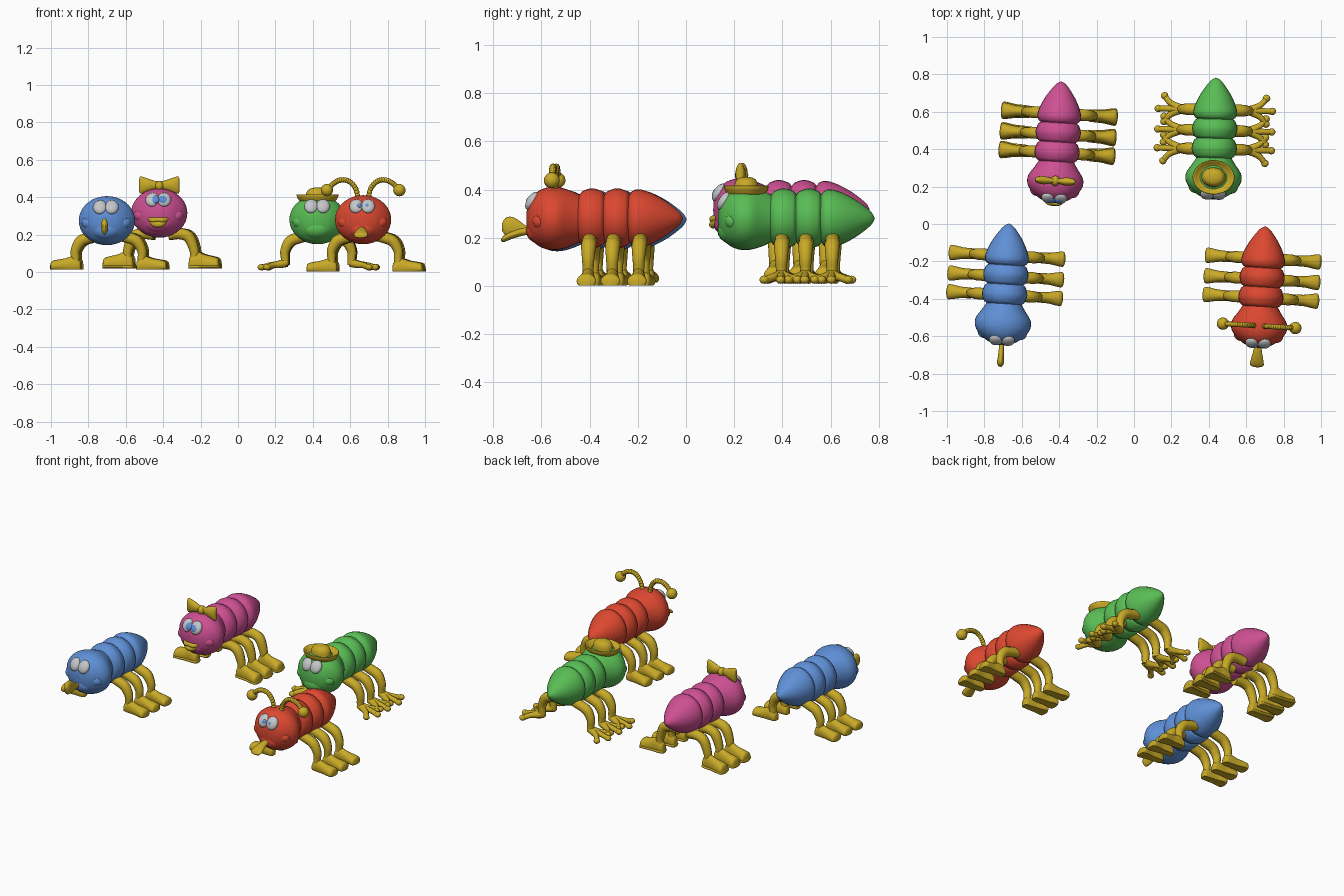
import bpy, bmesh
from math import pi, cos, sin, radians
from mathutils import Matrix, Vector

if "Cube" in bpy.data.objects:
    bpy.data.objects.remove(bpy.data.objects["Cube"])

T = Matrix.Translation
R = Matrix.Rotation
made = []


def material(name, rgb):
    m = bpy.data.materials.new(name)
    m.use_nodes = True
    m.diffuse_color = (*rgb, 1)
    m.node_tree.nodes["Principled BSDF"].inputs["Base Color"].default_value = (*rgb, 1)
    return m


RED = material("red", (0.72, 0.065, 0.03))
BLUE = material("blue", (0.115, 0.28, 0.68))
GREEN = material("green", (0.10, 0.51, 0.09))
PINK = material("pink", (0.62, 0.08, 0.29))
YELLOW = material("yellow", (0.58, 0.40, 0.02))
GREY = material("light grey", (0.55, 0.56, 0.58))


def place(name, mesh, matrix):
    ob = bpy.data.objects.new(name, mesh)
    bpy.context.scene.collection.objects.link(ob)
    ob.matrix_world = matrix
    made.append(ob)
    return ob


def to_mesh(name, bm, mat):
    bmesh.ops.recalc_face_normals(bm, faces=bm.faces)
    mesh = bpy.data.meshes.new(name)
    bm.to_mesh(mesh)
    bm.free()
    mesh.materials.append(mat)
    return mesh


def smooth_path(rows, steps=4):
    """Catmull-Rom interpolation of tuples."""
    vs = [Vector(r) for r in rows]
    out = []
    for i in range(len(vs) - 1):
        a, b, c, d = vs[max(i - 1, 0)], vs[i], vs[i + 1], vs[min(i + 2, len(vs) - 1)]
        for k in range(steps):
            t = k / steps
            out.append(b + (c - a) * (t / 2) + (2 * a - 5 * b + 4 * c - d) * (t * t / 2)
                       + (3 * b - a - 3 * c + d) * (t ** 3 / 2))
    return out + [vs[-1]]


def loft(name, rings, mat, sides=28, floor=None):
    """Elliptical rings (y, radius x, radius z, centre z) joined along y."""
    bm = bmesh.new()
    loops = []
    for y, rx, rz, zc in smooth_path(rings):
        loop = []
        for k in range(sides):
            a = 2 * pi * k / sides
            z = zc + rz * sin(a)
            loop.append(bm.verts.new((rx * cos(a), y, z if floor is None else max(z, floor))))
        loops.append(loop)
    for p, q in zip(loops, loops[1:]):
        for k in range(sides):
            n = (k + 1) % sides
            bm.faces.new((p[k], p[n], q[n], q[k]))
    bm.faces.new(loops[0])
    bm.faces.new(loops[-1])
    return to_mesh(name, bm, mat)


def blobs(name, items, mat, tilt=0.0, seg=20):
    """Ellipsoids given as (centre, radii)."""
    bm = bmesh.new()
    for loc, size in items:
        m = T(loc) @ R(tilt, 4, 'X') @ Matrix.Diagonal((*size, 1))
        bmesh.ops.create_uvsphere(bm, u_segments=seg, v_segments=seg // 2, radius=1, matrix=m)
    return to_mesh(name, bm, mat)


def tubes(name, paths, mat):
    """Round tubes through points (x, y, z, radius)."""
    cu = bpy.data.curves.new(name, 'CURVE')
    cu.dimensions = '3D'
    cu.bevel_depth = 1
    cu.bevel_resolution = 3
    cu.use_fill_caps = True
    for path in paths:
        sp = cu.splines.new('POLY')
        pts = smooth_path(path, 5)
        sp.points.add(len(pts) - 1)
        for p, v in zip(sp.points, pts):
            p.co = (v[0], v[1], v[2], 1)
            p.radius = v[3]
    ob = bpy.data.objects.new(name, cu)
    bpy.context.scene.collection.objects.link(ob)
    mesh = bpy.data.meshes.new_from_object(ob.evaluated_get(bpy.context.evaluated_depsgraph_get()))
    bpy.data.objects.remove(ob)
    mesh.materials.clear()
    mesh.materials.append(mat)
    return mesh


# Ringed body and head outlines, shared by all four bugs
BODY = [(.272, .003), (.255, .03), (.2, .073), (.14, .106), (.09, .121), (.062, .113), (.051, .1),
        (.04, .113), (0, .125), (-.04, .113), (-.052, .1), (-.064, .113), (-.105, .125),
        (-.142, .114), (-.157, .098), (-.17, .09)]
HEAD = [(-.15, .09, .095), (-.19, .115, .114), (-.235, .145, .128), (-.27, .15, .131),
        (-.3, .14, .126), (-.33, .115, .112), (-.36, .075, .082), (-.375, .03, .035), (-.377, .002, .002)]


def leg_parts(kind, base):
    """One leg and foot pointing along -y."""
    lift = .02 if kind == "pink" else 0
    leg = tubes("leg", [[(0, -.04, .2, .03), (0, -.1, .185 + lift, .031), (0, -.15, .165 + lift, .031),
                         (0, -.178, .115, .026), (0, -.178, .07, .023), (0, -.18, base + .03, .024)]], YELLOW)
    if kind == "green":
        paths, tips = [], []
        for a in (-50, 0, 50):
            dx, dy = sin(radians(a)), -cos(radians(a))
            paths.append([(0, -.175, .05, .024), (.015 * dx, -.205, .042, .021),
                          (.045 * dx, -.215 + .045 * dy, .036, .016), (.088 * dx, -.215 + .088 * dy, .024, .016)])
            tips.append(((.09 * dx, -.215 + .09 * dy, .026), (.02, .02, .017)))
        return [("leg", leg), ("foot", tubes("foot", paths, YELLOW)), ("toes", blobs("toes", tips, YELLOW, 0, 12))]
    tall = 1.3 if kind == "pink" else 1
    shape = [(-.148, .006, .02), (-.155, .024, .05), (-.19, .029, .07), (-.235, .031, .058),
             (-.28, .039, .05), (-.305, .038, .042), (-.313, .008, .02)]
    foot = loft("foot", [(y, w, h * tall * .65, base + h * tall * .35) for y, w, h in shape], YELLOW, 20, base)
    parts = [("leg", leg), ("foot", foot)]
    if kind == "pink":
        sole = loft("sole", [(y, w + .006, .012, base + .01) for y, w, h in shape], YELLOW, 20, base)
        parts.append(("sole", sole))
    return parts


def bug(kind, mat, x, y, z, yaw, base):
    ground = T((x, y, 0)) @ R(radians(yaw), 4, 'Z')
    body = ground @ T((0, 0, z))

    def add(part, mesh, m=Matrix()):
        place(f"{kind}_bug_{part}", mesh, body @ m)

    # Body, head, cheeks and chin
    add("body", loft("body", [(v, r * .97, r, 0) for v, r in BODY], mat))
    add("head", loft("head", [(v, a, b, 0) for v, a, b in HEAD], mat, 36))
    add("cheeks", blobs("cheeks", [((s * .092, -.312, -.012), (.04, .035, .035)) for s in (-1, 1)], mat))
    add("chin", blobs("chin", [((0, -.312, -.05), (.085, .068, .058))], mat))
    # Goggle eyes
    add("eyes", blobs("eyes", [((s * .031, -.352, .072), (.038, .022, .042)) for s in (-1, 1)], GREY, -.55))
    pupil = {"pink": (.024, .012, .025), "red": (.014, .012, .014)}.get(kind)
    if pupil:
        add("pupils", blobs("pupils", [((s * .022 + .006, -.365, .074), pupil) for s in (-1, 1)], BLUE, -.55))
    # Three pairs of legs
    parts = leg_parts(kind, base)
    for side, s in (("right", -1), ("left", 1)):
        for i, v in enumerate((-.11, -.01, .1)):
            for part, mesh in parts:
                place(f"{kind}_bug_{side}_{part}_{i + 1}", mesh, ground @ T((0, v, 0)) @ R(s * pi / 2, 4, 'Z'))
    return add


# Red bug: antennae and flat tongue
add = bug("red", RED, .685, -.285, .28, -3.5, .003)
stalks, beads = [], []
for s in (-1, 1):
    path = [(s * .025, -.26, .1, .011), (s * .04, -.26, .165, .011), (s * .075, -.26, .205, .011),
            (s * .12, -.26, .212, .011), (s * .16, -.26, .193, .011), (s * .19, -.26, .16, .011)]
    stalks.append(path)
    beads += [(p[:3], (.015, .015, .015)) for p in smooth_path(path, 4)]
add("antennae", tubes("antennae", stalks, YELLOW))
add("antenna_rings", blobs("antenna_rings", beads, YELLOW, 0, 10))
add("antenna_tips", blobs("antenna_tips", [((s * .194, -.26, .158), (.033,) * 3) for s in (-1, 1)], YELLOW))
add("tongue", loft("tongue", [(-.34, .018, .014, -.05), (-.39, .022, .016, -.055), (-.44, .033, .016, -.07),
                              (-.472, .036, .013, -.085), (-.482, .01, .004, -.09)], YELLOW))

# Blue bug: upright tongue
add = bug("blue", BLUE, -.685, -.27, .275, -3.5, .015)
add("tongue", loft("tongue", [(-.34, .012, .014, -.05), (-.39, .013, .018, -.045), (-.44, .016, .04, -.033),
                              (-.475, .018, .04, -.03), (-.494, .008, .015, -.03)], YELLOW))

# Pink bug: bow and lips
add = bug("pink", PINK, -.405, .49, .315, -3.5, .018)
half = [(-.108, .004, .03), (-.1, .016, .046), (-.06, .022, .035), (-.02, .014, .022)]
bow = half + [(-v, a, b) for v, a, b in reversed(half)]
add("bow", loft("bow", [(*r, 0) for r in bow], YELLOW), T((0, -.26, .15)) @ R(pi / 2, 4, 'Z'))
add("bow_knot", blobs("bow_knot", [((0, -.26, .145), (.024, .028, .028))], YELLOW))
add("lips", tubes("lips", [
    [(-.056, -.355, -.025, .005), (-.03, -.376, -.037, .014), (0, -.38, -.035, .012),
     (.03, -.376, -.037, .014), (.056, -.355, -.025, .005)],
    [(-.05, -.355, -.032, .005), (-.025, -.374, -.055, .015), (0, -.378, -.06, .017),
     (.025, -.374, -.055, .015), (.05, -.355, -.032, .005)]], YELLOW))

# Green bug: brimmed hat
add = bug("green", GREEN, .432, .51, .28, -1.5, .01)
rim = [(0, .06), (.002, .09), (.025, .108), (.04, .112), (.042, .105), (.028, .085), (.022, .066),
       (.05, .06), (.07, .045), (.078, .02), (.079, .002)]
add("hat", loft("hat", [(v, r, r * .82, 0) for v, r in rim], YELLOW, 36), T((0, -.26, .093)) @ R(pi / 2, 4, 'X'))

# Smooth shading that keeps sharp edges
bpy.ops.object.select_all(action='DESELECT')
for ob in made:
    ob.select_set(True)
bpy.context.view_layer.objects.active = made[0]
bpy.ops.object.shade_smooth_by_angle(angle=radians(50))
